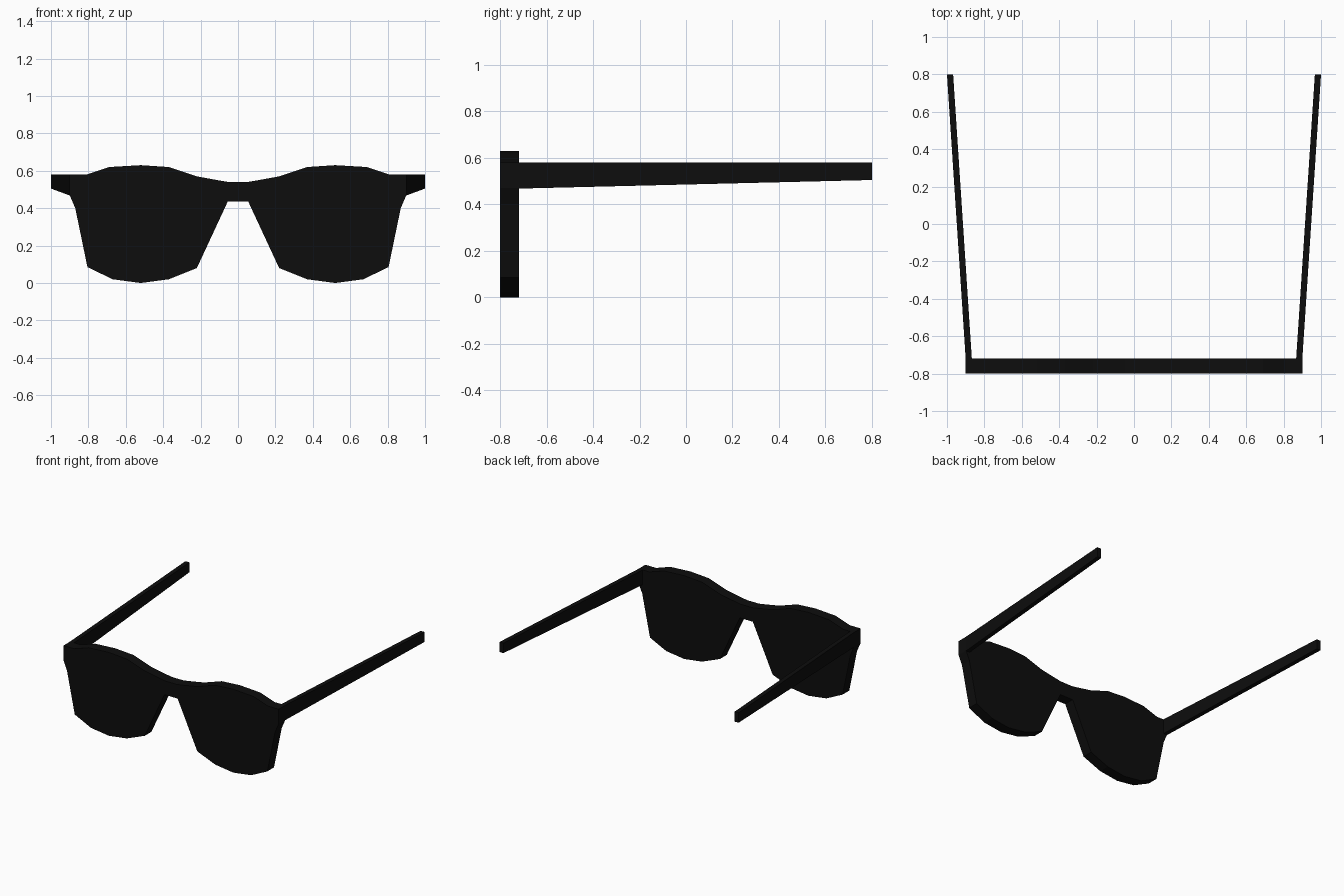
import bpy, bmesh

if "Cube" in bpy.data.objects:
    bpy.data.objects.remove(bpy.data.objects["Cube"])

black = bpy.data.materials.new("black_plastic")
black.diffuse_color = (0.004, 0.004, 0.004, 1)
black.use_nodes = True
black.node_tree.nodes["Principled BSDF"].inputs["Base Color"].default_value = black.diffuse_color


def add_object(name, bm):
    bmesh.ops.recalc_face_normals(bm, faces=bm.faces)
    mesh = bpy.data.meshes.new(name)
    bm.to_mesh(mesh)
    bm.free()
    mesh.materials.append(black)
    obj = bpy.data.objects.new(name, mesh)
    bpy.context.collection.objects.link(obj)
    return obj


def extrude_profile(name, points, offset):
    """Fill a closed 3D outline and extrude it along offset."""
    bm = bmesh.new()
    face = bm.faces.new([bm.verts.new(p) for p in points])
    ext = bmesh.ops.extrude_face_region(bm, geom=[face], use_keep_orig=True)
    verts = [g for g in ext["geom"] if isinstance(g, bmesh.types.BMVert)]
    bmesh.ops.translate(bm, verts=verts, vec=offset)
    return add_object(name, bm)


# Front: right half of the outline, from the bridge top round to the bridge bottom
half = [(0.05, 0.54), (0.11, 0.55), (0.22, 0.57), (0.37, 0.62), (0.52, 0.63),
        (0.69, 0.62), (0.81, 0.58), (0.90, 0.58), (0.90, 0.47), (0.87, 0.40),
        (0.805, 0.085), (0.67, 0.02), (0.52, 0.0), (0.37, 0.02), (0.22, 0.08),
        (0.055, 0.435)]
outline = half + [(-x, z) for x, z in reversed(half)]
extrude_profile("front_frame_and_lenses",
                [(x, -0.80, z) for x, z in outline], (0, 0.08, 0))


# Temples: tapering bars splayed outwards towards the back
def temple(name, side):
    bm = bmesh.new()
    bmesh.ops.create_cube(bm, size=1)
    for v in bm.verts:
        back, outer, top = v.co.y > 0, v.co.x > 0, v.co.z > 0
        x = (1.0 if back else 0.90) - (0 if outer else 0.033)
        z = 0.58 if top else (0.505 if back else 0.468)
        v.co = (side * x, 0.80 if back else -0.72, z)
    add_object(name, bm)


temple("right_temple", 1)
temple("left_temple", -1)
